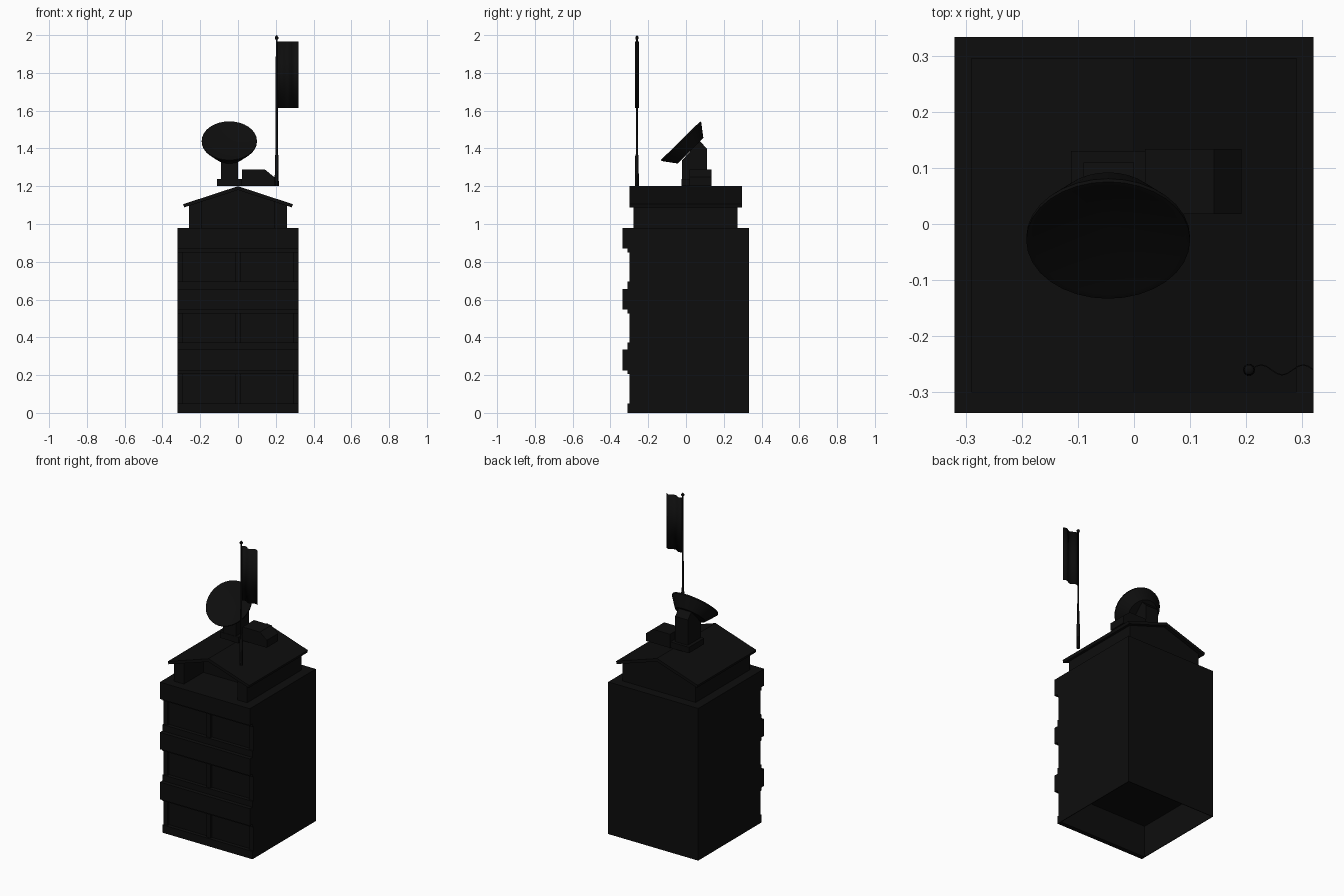
import bpy, bmesh, math
from mathutils import Matrix, Vector

if "Cube" in bpy.data.objects:
    bpy.data.objects.remove(bpy.data.objects["Cube"])

black = bpy.data.materials.new("near_black")
black.diffuse_color = (0.004, 0.004, 0.004, 1)
black.use_nodes = True
black.node_tree.nodes["Principled BSDF"].inputs["Base Color"].default_value = black.diffuse_color


def finish(name, bm, smooth=False):
    bmesh.ops.recalc_face_normals(bm, faces=bm.faces)
    me = bpy.data.meshes.new(name)
    bm.to_mesh(me)
    bm.free()
    me.materials.append(black)
    ob = bpy.data.objects.new(name, me)
    bpy.context.collection.objects.link(ob)
    if smooth:
        bpy.context.view_layer.objects.active = ob
        ob.select_set(True)
        bpy.ops.object.shade_smooth_by_angle(angle=math.radians(35))
        ob.select_set(False)
    return ob


def box(name, x0, x1, y0, y1, z0, z1):
    bm = bmesh.new()
    bmesh.ops.create_cube(bm, size=1)
    for v in bm.verts:
        v.co = Vector((x1 if v.co.x > 0 else x0, y1 if v.co.y > 0 else y0,
                       z1 if v.co.z > 0 else z0))
    return finish(name, bm)


def prism(name, pts, a, b, axis):
    """Extrude a (u, z) profile along 'x' or 'y' from a to b."""
    bm = bmesh.new()
    place = (lambda u, z, t: (t, u, z)) if axis == 'x' else (lambda u, z, t: (u, t, z))
    f = bm.faces.new([bm.verts.new(place(u, z, a)) for u, z in pts])
    r = bmesh.ops.extrude_face_region(bm, geom=[f])
    d = Vector(place(0, 0, b - a))
    bmesh.ops.translate(bm, vec=d, verts=[g for g in r['geom'] if isinstance(g, bmesh.types.BMVert)])
    return finish(name, bm)


def lathe(name, prof, mat, seg):
    """Revolve an (r, z) profile about z, then place it."""
    bm = bmesh.new()
    vs = [bm.verts.new((r, 0, z)) for r, z in prof]
    es = [bm.edges.new(p) for p in zip(vs, vs[1:])]
    bmesh.ops.spin(bm, geom=vs + es, cent=(0, 0, 0), axis=(0, 0, 1),
                   angle=2 * math.pi, steps=seg)
    bmesh.ops.remove_doubles(bm, verts=bm.verts, dist=1e-5)
    bmesh.ops.transform(bm, matrix=mat, verts=bm.verts)
    return finish(name, bm, True)


# Building shell, hollow underneath up to the first floor
W, F, B, TOP = 0.32, -0.30, 0.333, 0.978
box("upper_storeys", -W, W, -0.285, B, 0.205, TOP)
box("back_wall", -W, W, B - 0.004, B, 0, 0.205)
box("front_window_ground", -W, W, -0.285, -0.281, 0, 0.205)
for s in (-1, 1):
    x0, x1 = sorted((s * W, s * (W - 0.004)))
    box("side_wall", x0, x1, -0.285, B, 0, 0.205)

# Front pillars at the corners and in the middle
for c in (-W + 0.015, 0, W - 0.015):
    box("front_pillar", c - 0.015, c + 0.015, F, -0.283, 0, TOP)

# Balcony bands with thin sills above and below
box("ground_sill", -W, W, -0.31, -0.283, 0, 0.05)
for z0, z1, s0, s1 in ((0.225, 0.335, 0.205, 0.372), (0.547, 0.655, 0.527, 0.695),
                       (0.87, TOP, 0.85, TOP)):
    box("balcony_band", -W, W, -0.337, -0.283, z0, z1)
    box("balcony_sill", -W, W, -0.31, -0.283, s0, s1)

# Attic with a porch in the front gable
slope = 0.097 / 0.29
under = lambda x: 1.185 - slope * abs(x)
prism("attic_back", [(-0.26, TOP), (0.26, TOP), (0.26, under(0.26)), (0, under(0)),
                     (-0.26, under(0.26))], -0.08, 0.273, 'y')
for s in (-1, 1):
    prism("attic_porch_wall", [(s * 0.26, TOP), (s * 0.19, TOP), (s * 0.19, under(0.19)),
                               (s * 0.26, under(0.26))], -0.278, -0.08, 'y')

# Gabled roof
prism("roof", [(0, 1.2), (0.29, 1.105), (0.285, 1.088), (0, 1.18),
               (-0.285, 1.088), (-0.29, 1.105)], -0.30, 0.296, 'y')

# Dish mount and equipment box
box("mount_plate", -0.112, 0.02, -0.025, 0.13, 1.2, 1.238)
prism("mount_post", [(-0.022, 1.23), (0.11, 1.23), (0.11, 1.40), (0.072, 1.44),
                     (-0.022, 1.336)], -0.09, 0.0, 'x')
prism("equipment_box", [(0.02, 1.2), (0.192, 1.2), (0.192, 1.248), (0.143, 1.288),
                        (0.02, 1.288)], 0.018, 0.134, 'y')

# Dish, tilted toward the front
tilt = Matrix.Translation((-0.046, -0.029, 1.441)) @ Matrix.Rotation(math.radians(44.5), 4, 'X')
lathe("dish", [(0, -0.05), (0.135, 0), (0.146, 0), (0.146, -0.008), (0.096, -0.075),
               (0, -0.075)], tilt, 32)

# Flag pole
px, py = 0.205, -0.26
lathe("flag_pole", [(0, 1.2), (0.011, 1.2), (0.0095, 1.36), (0.006, 1.37), (0.005, 1.975),
                    (0.009, 1.982), (0.009, 1.99), (0, 2.0)], Matrix.Translation((px, py, 0)), 10)

# Waving flag
n = 12
bm = bmesh.new()
cols = []
for i in range(n + 1):
    t = i / n
    p = (px + 0.003 + t * 0.112, py + 0.009 * math.sin(t * 3 * math.pi))
    cols.append([bm.verts.new((*p, z)) for z in (1.615, 1.965)])
for a, b in zip(cols, cols[1:]):
    bm.faces.new((a[0], b[0], b[1], a[1]))
flag = finish("flag", bm, True)
m = flag.modifiers.new("thickness", 'SOLIDIFY')
m.thickness = 0.002
m.offset = 0
